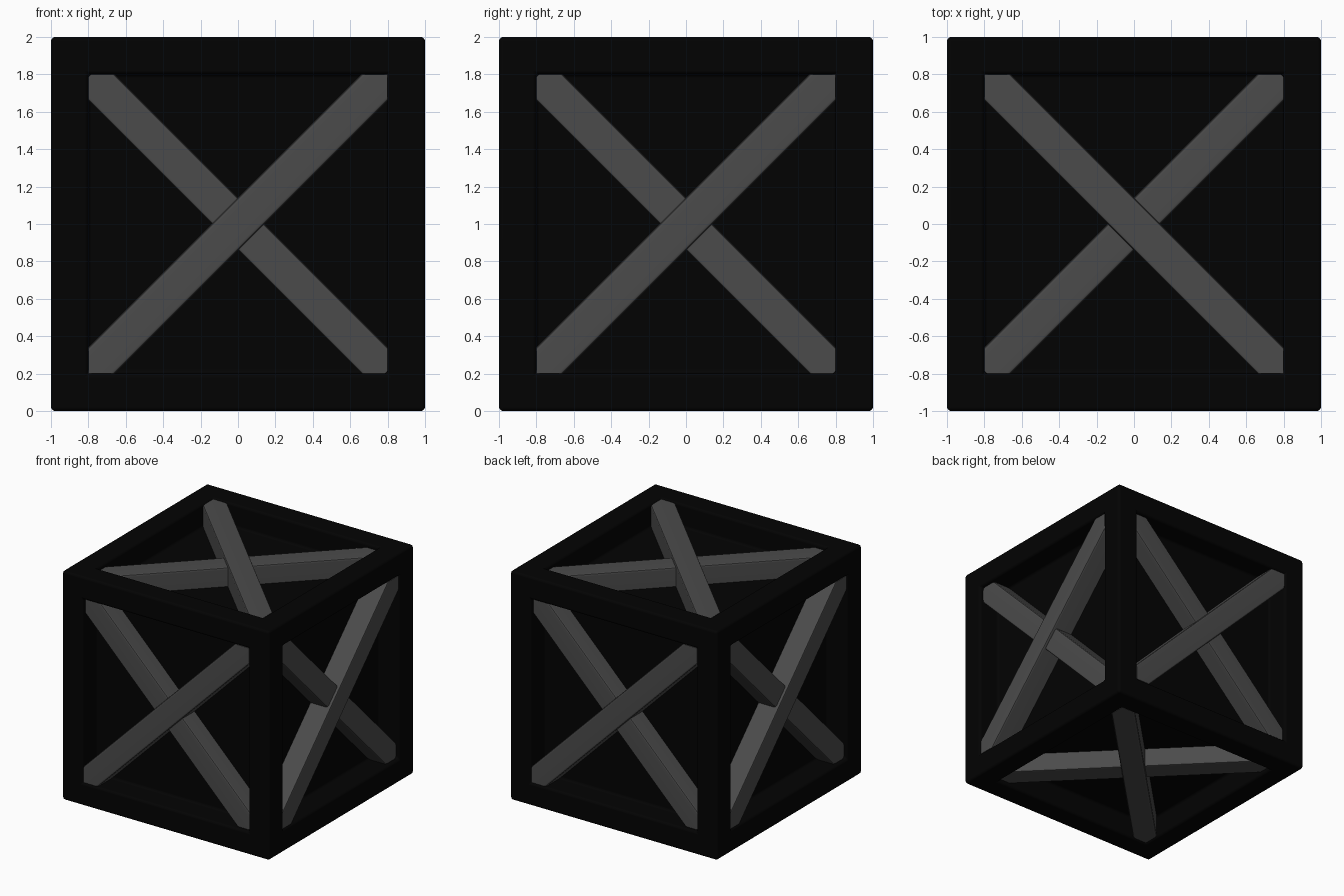
import bpy, bmesh, math
from mathutils import Matrix, Vector

if "Cube" in bpy.data.objects:
    bpy.data.objects.remove(bpy.data.objects["Cube"])

RIM = 0.8      # half size of the opening in each side
DEPTH = 0.2    # recess of the panels
NOTCH = 0.14   # corner cut that sets the brace width


def material(name, value):
    m = bpy.data.materials.new(name)
    m.diffuse_color = (value, value, value, 1)
    m.use_nodes = True
    m.node_tree.nodes["Principled BSDF"].inputs["Base Color"].default_value = m.diffuse_color
    return m


frame_mat = material("near_black", 0.0008)
brace_mat = material("dark_grey", 0.07)


def finish(name, bm, mat):
    bmesh.ops.recalc_face_normals(bm, faces=bm.faces)
    me = bpy.data.meshes.new(name)
    bm.to_mesh(me)
    bm.free()
    me.materials.append(mat)
    ob = bpy.data.objects.new(name, me)
    bpy.context.collection.objects.link(ob)
    bpy.ops.object.select_all(action='DESELECT')
    ob.select_set(True)
    bpy.context.view_layer.objects.active = ob
    bpy.ops.object.shade_smooth_by_angle(angle=math.radians(40))
    # keep the large faces flat next to the rounded edges
    wn = ob.modifiers.new("flat_faces", 'WEIGHTED_NORMAL')
    wn.keep_sharp = True
    return ob


# Crate body: cube with a recessed panel on every side
bm = bmesh.new()
bmesh.ops.create_cube(bm, size=2, matrix=Matrix.Translation((0, 0, 1)))
bm.normal_update()
for panel in list(bm.faces):
    n = panel.normal.copy()
    bmesh.ops.inset_individual(bm, faces=[panel], thickness=1 - RIM,
                               use_even_offset=True)
    new = bmesh.ops.extrude_discrete_faces(bm, faces=[panel])["faces"][0]
    bmesh.ops.translate(bm, verts=new.verts, vec=-n * DEPTH)
bmesh.ops.recalc_face_normals(bm, faces=bm.faces)
bm.normal_update()
sharp = [e for e in bm.edges
         if len(e.link_faces) == 2 and e.calc_face_angle() > 0.5]
bmesh.ops.bevel(bm, geom=sharp, offset=0.022, segments=3, profile=0.5,
                affect='EDGES', clamp_overlap=True)
finish("crate_frame", bm, frame_mat)


# Diagonal brace in the plane of one side, ends trimmed to the opening
def brace(name, u, v, n, sign, top):
    a, b = RIM, RIM - NOTCH
    outline = [(-a, -a), (-b, -a), (a, b), (a, a), (b, a), (-a, -b)]
    bm = bmesh.new()
    centre = Vector((0, 0, 1))
    base = [bm.verts.new(centre + u * p + v * (q * sign) + n * (1 - DEPTH - 0.01))
            for p, q in outline]
    face = bm.faces.new(base)
    ext = bmesh.ops.extrude_face_region(bm, geom=[face])["geom"]
    upper = [g for g in ext if isinstance(g, bmesh.types.BMVert)]
    bmesh.ops.translate(bm, verts=upper, vec=n * (DEPTH + 0.01 - top))
    bmesh.ops.recalc_face_normals(bm, faces=bm.faces)
    # round only the two long outer edges
    rim = [e for e in bm.edges
           if all(w in upper for w in e.verts) and e.calc_length() > 1]
    bmesh.ops.bevel(bm, geom=rim, offset=0.018, segments=2, profile=0.5,
                    affect='EDGES')
    finish(name, bm, brace_mat)


X, Y, Z = Vector((1, 0, 0)), Vector((0, 1, 0)), Vector((0, 0, 1))
sides = [("front", X, Z, -Y, 1), ("right", Y, Z, X, 1),
         ("back", -X, Z, Y, 1), ("left", -Y, Z, -X, 1),
         ("top", X, Y, Z, -1), ("bottom", X, -Y, -Z, -1)]
for side, u, v, n, sign in sides:
    brace(side + "_outer_brace", u, v, n, sign, 0.01)
    brace(side + "_inner_brace", u, v, n, -sign, 0.035)
